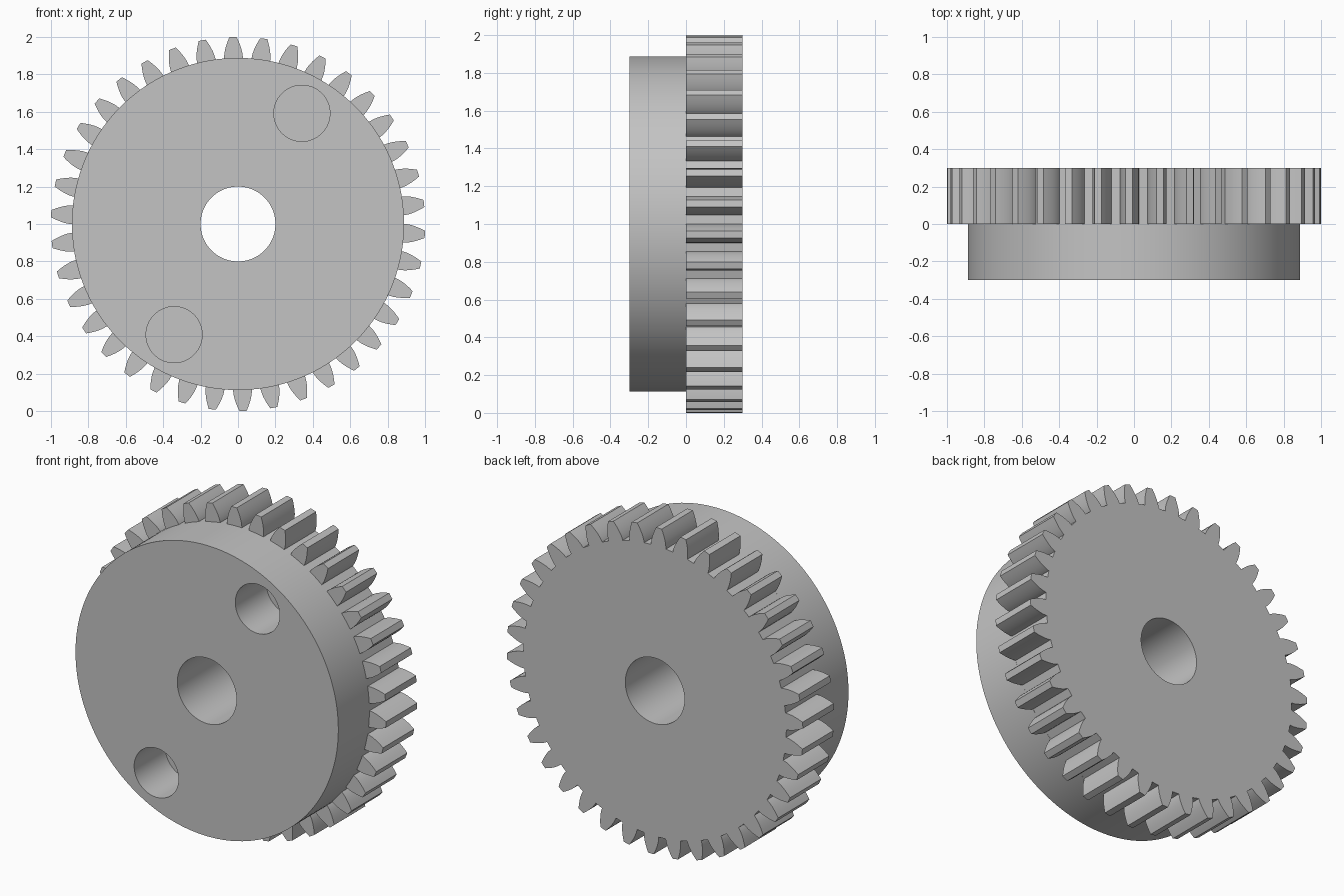
import bpy
import bmesh
from math import acos, cos, sin, pi, radians, tan
from mathutils import Matrix

if "Cube" in bpy.data.objects:
    bpy.data.objects.remove(bpy.data.objects["Cube"], do_unlink=True)

TEETH = 38
TIP = 1.0
MODULE = 2 * TIP / (TEETH + 2)
PITCH = MODULE * TEETH / 2
ROOT = PITCH - 1.25 * MODULE
BASE = PITCH * cos(radians(20))
THICK = 0.3

grey = bpy.data.materials.new("plain grey")
grey.use_nodes = True
colour = (0.55, 0.55, 0.55, 1)
grey.diffuse_color = colour
grey.node_tree.nodes["Principled BSDF"].inputs["Base Color"].default_value = colour


def circle(radius, x=0, z=0, count=96):
    return [(x + radius * cos(2 * pi * i / count), z + radius * sin(2 * pi * i / count))
            for i in range(count)]


def involute(angle):
    return tan(angle) - angle


def half_tooth(r):
    """Half the angular width of an involute tooth at radius r."""
    pressure = acos(min(1, BASE / r))
    return pi / (2 * TEETH) + involute(radians(20)) - involute(pressure)


def gear_outline():
    radii = [ROOT] + [BASE + (TIP - BASE) * i / 5 for i in range(6)]
    flank = [(r, -half_tooth(r)) for r in radii]
    tooth = flank + [(TIP, 0)] + [(r, -a) for r, a in reversed(flank)]
    points = []
    for i in range(TEETH):
        centre = radians(91.55) + 2 * pi * i / TEETH
        points += [(r * cos(centre + a), r * sin(centre + a)) for r, a in tooth]
    return points


def plate(name, outlines, y):
    """Extrude an outline with holes into a plate centred at depth y."""
    curve = bpy.data.curves.new(name + " profile", "CURVE")
    curve.dimensions = "2D"
    curve.fill_mode = "BOTH"
    curve.extrude = THICK / 2
    for points in outlines:
        spline = curve.splines.new("POLY")
        spline.points.add(len(points) - 1)
        spline.use_cyclic_u = True
        for p, (x, z) in zip(spline.points, points):
            p.co = (x, z, 0, 1)
    helper = bpy.data.objects.new(name + " profile", curve)
    bpy.context.collection.objects.link(helper)
    bpy.context.view_layer.update()
    evaluated = helper.evaluated_get(bpy.context.evaluated_depsgraph_get())
    mesh = bpy.data.meshes.new_from_object(evaluated)
    bpy.data.objects.remove(helper, do_unlink=True)

    # Weld the caps to the walls and stand the plate upright
    bm = bmesh.new()
    bm.from_mesh(mesh)
    bmesh.ops.remove_doubles(bm, verts=bm.verts, dist=1e-5)
    bm.transform(Matrix.Translation((0, y, TIP)) @ Matrix.Rotation(pi / 2, 4, "X"))
    bmesh.ops.recalc_face_normals(bm, faces=bm.faces)
    bm.to_mesh(mesh)
    bm.free()

    mesh.materials.clear()
    mesh.materials.append(grey)
    obj = bpy.data.objects.new(name, mesh)
    bpy.context.collection.objects.link(obj)
    bpy.ops.object.select_all(action="DESELECT")
    obj.select_set(True)
    bpy.context.view_layer.objects.active = obj
    bpy.ops.object.shade_smooth_by_angle(angle=radians(25))
    return obj


# Toothed wheel at the back, with the shaft bore only
bore = circle(0.2)
plate("gear_wheel", [gear_outline(), bore], THICK / 2)

# Round hub in front, with the bore and two opposite blind holes
hole_x, hole_z = 0.683 * cos(pi / 3), 0.683 * sin(pi / 3)
pin_holes = [circle(0.15, s * hole_x, s * hole_z, 64) for s in (1, -1)]
plate("hub_disc", [circle(ROOT, count=160), bore] + pin_holes, -THICK / 2)
